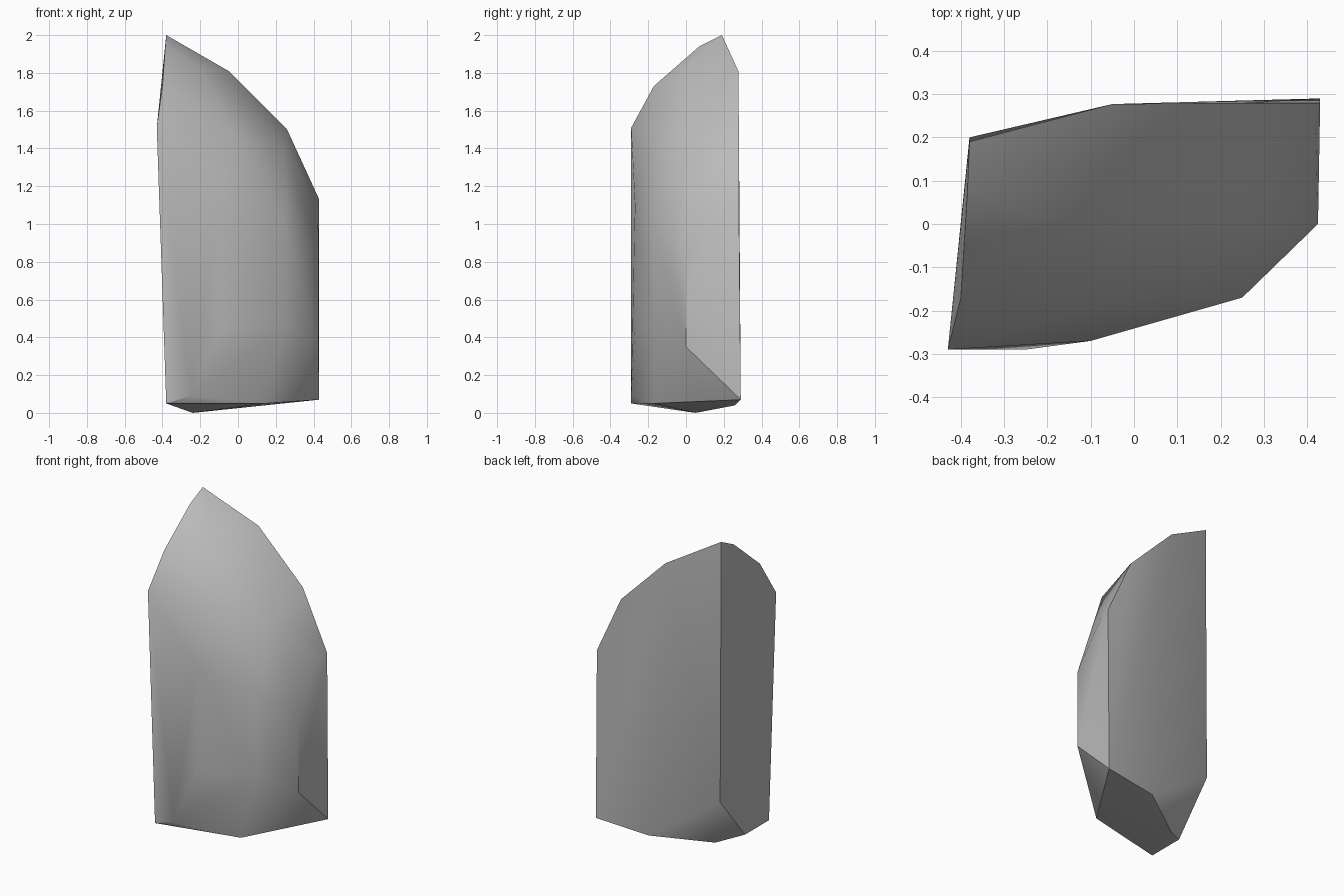
import bpy, bmesh, math

cube = bpy.data.objects.get("Cube")
if cube:
    bpy.data.objects.remove(cube, do_unlink=True)

stone = bpy.data.materials.new("stone_grey")
stone.use_nodes = True
colour = (0.5, 0.5, 0.5, 1)
stone.diffuse_color = colour
stone.node_tree.nodes["Principled BSDF"].inputs["Base Color"].default_value = colour

# Corner points of the chipped stone, grouped by region
crown = [(-.38, .19, 2), (-.385, .07, 1.94), (-.4, -.17, 1.73),
         (-.43, -.29, 1.51), (-.2, .01, 1.83), (-.02, -.17, 1.47)]
back_rim = [(-.05, .277, 1.81), (.26, .28, 1.5), (.43, .28, 1.13),
            (.43, .29, .07), (-.38, .2, .35)]
front_bulge = [(.25, .01, 1.4), (.42, .21, 1.12), (-.1, -.27, 1.1),
               (-.1, -.27, .45), (.25, -.17, 1), (.25, -.17, .47)]
side_facet = [(.425, 0, .84), (.425, 0, .35)]
base = [(-.38, -.29, .05), (-.25, -.29, .09), (.14, -.17, .05),
        (.08, .26, .04), (-.38, -.05, .05), (-.24, .05, 0)]

# Wrap the corners in a convex skin
bm = bmesh.new()
for p in crown + back_rim + front_bulge + side_facet + base:
    bm.verts.new(p)
hull = bmesh.ops.convex_hull(bm, input=bm.verts[:])
loose = {v for v in hull["geom_interior"] + hull["geom_unused"]
         if isinstance(v, bmesh.types.BMVert) and not v.link_faces}
bmesh.ops.delete(bm, geom=list(loose), context="VERTS")
bmesh.ops.dissolve_limit(bm, angle_limit=math.radians(1),
                         verts=bm.verts[:], edges=bm.edges[:])
bmesh.ops.recalc_face_normals(bm, faces=bm.faces[:])
mesh = bpy.data.meshes.new("rock")
bm.to_mesh(mesh)
bm.free()
mesh.materials.append(stone)

rock = bpy.data.objects.new("rock", mesh)
bpy.context.collection.objects.link(rock)
bpy.ops.object.select_all(action="DESELECT")
rock.select_set(True)
bpy.context.view_layer.objects.active = rock
bpy.ops.object.shade_smooth_by_angle(angle=math.radians(38))
